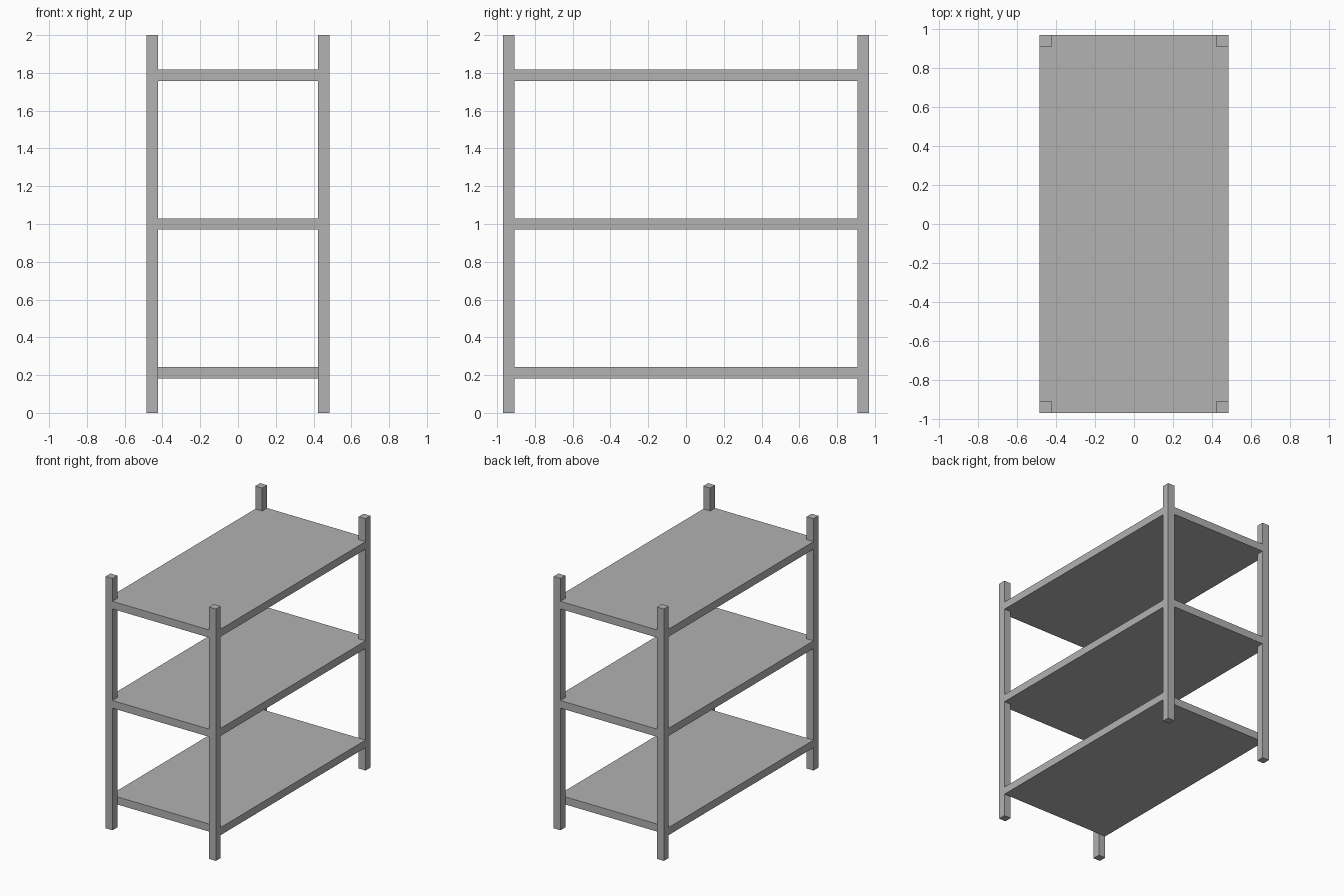
import bpy
import bmesh

if "Cube" in bpy.data.objects:
    bpy.data.objects.remove(bpy.data.objects["Cube"])

U = 2 / 33              # module: post and shelf thickness
HX, HY = 8 * U, 16 * U  # half width and half depth
HEIGHT = 33 * U

grey = bpy.data.materials.new("light_grey")
grey.diffuse_color = (0.445, 0.445, 0.445, 1)
grey.use_nodes = True
grey.node_tree.nodes["Principled BSDF"].inputs["Base Color"].default_value = grey.diffuse_color


def prism(name, outline, z0, z1):
    """Extrude a flat outline from z0 up to z1."""
    bm = bmesh.new()
    face = bm.faces.new([bm.verts.new((x, y, z0)) for x, y in outline])
    top = bmesh.ops.extrude_face_region(bm, geom=[face])["geom"]
    verts = [v for v in top if isinstance(v, bmesh.types.BMVert)]
    bmesh.ops.translate(bm, verts=verts, vec=(0, 0, z1 - z0))
    bmesh.ops.recalc_face_normals(bm, faces=bm.faces)
    mesh = bpy.data.meshes.new(name)
    bm.to_mesh(mesh)
    bm.free()
    mesh.materials.append(grey)
    obj = bpy.data.objects.new(name, mesh)
    bpy.context.collection.objects.link(obj)
    return obj


def rect(x0, x1, y0, y1):
    return [(x0, y0), (x1, y0), (x1, y1), (x0, y1)]


# Four square corner posts
for x0, side in ((-HX, "left"), (HX - U, "right")):
    for y0, end in ((-HY, "front"), (HY - U, "back")):
        prism(f"{end}_{side}_post", rect(x0, x0 + U, y0, y0 + U), 0, HEIGHT)

# Bottom shelf: set back between the posts at front and back
ix, iy = HX - U, HY - U
prism("bottom_shelf", rect(-HX, HX, -iy, iy), 3 * U, 4 * U)

# Upper shelves: flush with the posts all round, notched at the corners
notched = [(-ix, -HY), (ix, -HY), (ix, -iy), (HX, -iy), (HX, iy), (ix, iy),
           (ix, HY), (-ix, HY), (-ix, iy), (-HX, iy), (-HX, -iy), (-ix, -iy)]
for name, level in (("middle_shelf", 16), ("top_shelf", 29)):
    prism(name, notched, level * U, (level + 1) * U)
